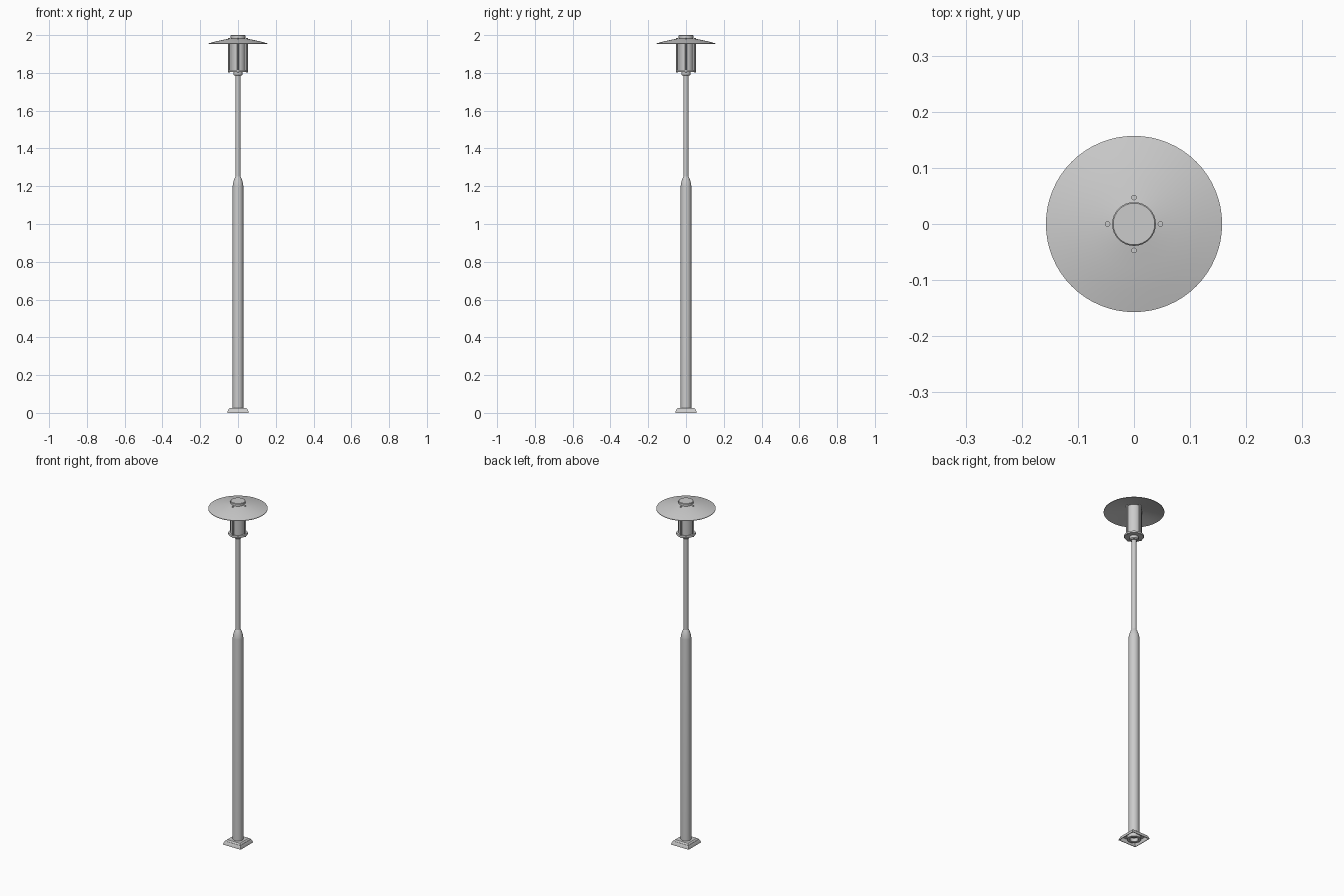
import bpy, bmesh, math
from mathutils import Matrix

if "Cube" in bpy.data.objects:
    bpy.data.objects.remove(bpy.data.objects["Cube"], do_unlink=True)


def finish(name, bm, angle=35):
    bmesh.ops.remove_doubles(bm, verts=bm.verts, dist=1e-5)
    bmesh.ops.recalc_face_normals(bm, faces=bm.faces)
    mesh = bpy.data.meshes.new(name)
    bm.to_mesh(mesh)
    bm.free()
    obj = bpy.data.objects.new(name, mesh)
    bpy.context.collection.objects.link(obj)
    bpy.ops.object.select_all(action='DESELECT')
    obj.select_set(True)
    bpy.context.view_layer.objects.active = obj
    bpy.ops.object.shade_smooth_by_angle(angle=math.radians(angle))
    return obj


def lathe(name, profile, sides=32, angle=35):
    """Revolve (radius, height) points around the vertical axis."""
    bm = bmesh.new()
    verts = [bm.verts.new((r, 0, z)) for r, z in profile]
    edges = [bm.edges.new(pair) for pair in zip(verts, verts[1:])]
    bmesh.ops.spin(bm, geom=verts + edges, cent=(0, 0, 0), axis=(0, 0, 1),
                   angle=math.tau, steps=sides, use_duplicate=False)
    return finish(name, bm, angle)


# Square foot: hollow shell with rounded sloping shoulders
def square_foot(name, levels):
    bm = bmesh.new()
    rings = [[bm.verts.new((x * h, y * h, z))
              for x, y in ((-1, -1), (1, -1), (1, 1), (-1, 1))]
             for h, z in levels]
    for low, high in zip(rings, rings[1:]):
        for i in range(4):
            j = (i + 1) % 4
            bm.faces.new((low[i], low[j], high[j], high[i]))
    bm.faces.new(rings[0])
    bm.faces.new(rings[-1])
    return finish(name, bm)


square_foot("base_plate", [(.05, .02), (.054, 0), (.057, 0), (.056, .005),
                           (.053, .013), (.048, .021), (.041, .027)])
lathe("base_socket", [(.028, 0), (.037, 0), (.037, .02), (.028, .02), (.028, 0)])

# Two-stage pole with a rounded shoulder
lathe("lower_pole", [(.022, .025), (.022, 0), (.028, 0), (.028, 1.2), (.027, 1.213),
                     (.022, 1.232), (.017, 1.245), (.013, 1.252)])
lathe("upper_pole", [(.013, 1.2), (.013, 1.8)])

# Lantern: collar, tray, body, shade and cap
lathe("collar", [(0, 1.785), (.019, 1.785), (.024, 1.79), (.024, 1.81), (0, 1.81)])
lathe("tray", [(0, 1.805), (.05, 1.805), (.052, 1.808), (.052, 1.812),
               (.05, 1.815), (0, 1.815)])
lathe("lantern_body", [(0, 1.812), (.039, 1.812), (.039, 1.98)])
lathe("shade", [(.036, 1.979), (.08, 1.971), (.12, 1.962), (.157, 1.953),
                (.157, 1.956), (.12, 1.966), (.08, 1.975), (.036, 1.983)], sides=64)
lathe("cap", [(.036, 1.975), (.036, 1.984), (.039, 1.986), (.039, 1.998),
              (.037, 2), (0, 2)])

# Four support rods around the lantern body
for i, side in enumerate(("left", "back", "right", "front")):
    bm = bmesh.new()
    bmesh.ops.create_cone(bm, cap_ends=True, segments=12, radius1=.0048,
                          radius2=.0048, depth=.182,
                          matrix=Matrix.Rotation(i * math.pi / 2, 4, 'Z')
                          @ Matrix.Translation((.047, 0, 1.894)))
    finish(side + "_rod", bm)
